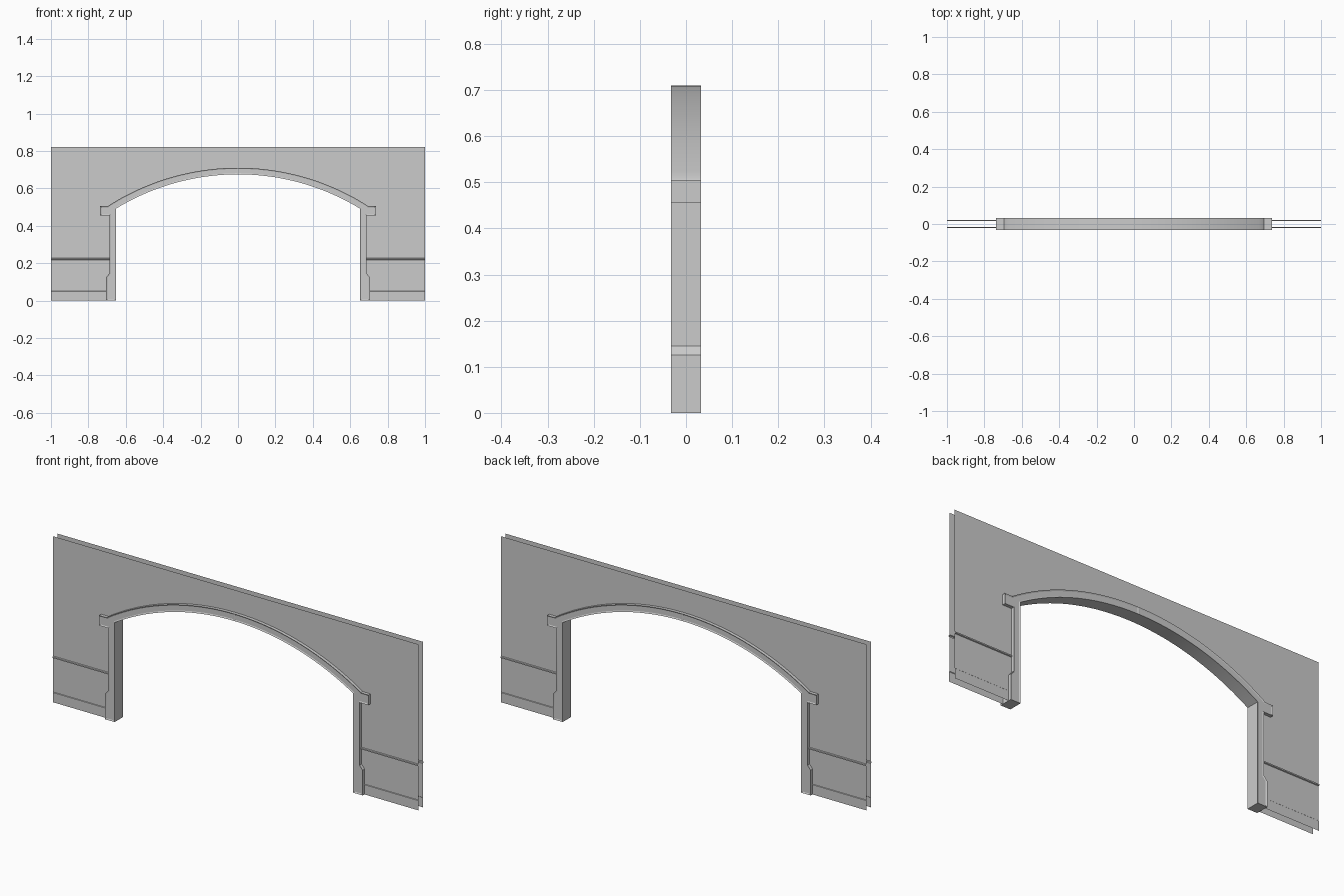
import bpy, bmesh, math

if "Cube" in bpy.data.objects:
    bpy.data.objects.remove(bpy.data.objects["Cube"])

CZ, N = -0.577, 28          # arch circle centre height, segments per half
R_IN, R_OUT, R_WALL = 1.252, 1.287, 1.270
WALL_Y, TRIM_Y = 0.017, 0.033


def arc(radius, x_end):
    """Points from the crown (x = 0) out to x_end."""
    a = math.asin(x_end / radius)
    return [(radius * math.sin(a * i / N), CZ + radius * math.cos(a * i / N))
            for i in range(N + 1)]


def finish(name, bm, mirror_y=False):
    mesh = bpy.data.meshes.new(name)
    bm.to_mesh(mesh)
    bm.free()
    ob = bpy.data.objects.new(name, mesh)
    bpy.context.collection.objects.link(ob)
    mod = ob.modifiers.new("Mirror", 'MIRROR')
    mod.use_axis = (True, mirror_y, False)
    mod.merge_threshold = 0.0005
    bpy.ops.object.select_all(action='DESELECT')
    ob.select_set(True)
    bpy.context.view_layer.objects.active = ob
    bpy.ops.object.shade_smooth_by_angle(angle=math.radians(25))
    return ob


def face_front(bm):
    """Make sheet normals point to the front (-y)."""
    bm.normal_update()
    if sum(f.normal.y * f.calc_area() for f in bm.faces) > 0:
        bmesh.ops.reverse_faces(bm, faces=bm.faces[:])


# Arch trim: plinth, jamb, capital and curved head, one half then mirrored
outline = [(0.652, 0), (0.705, 0), (0.705, 0.125), (0.688, 0.145),
           (0.688, 0.455), (0.737, 0.455), (0.737, 0.505), (0.694, 0.505)]
outline += arc(R_OUT, 0.690)[::-1] + arc(R_IN, 0.652)
bm = bmesh.new()
face = bm.faces.new([bm.verts.new((x, -TRIM_Y, z)) for x, z in outline])
ext = bmesh.ops.extrude_face_region(bm, geom=[face], use_keep_orig=True)
bmesh.ops.translate(bm, vec=(0, 2 * TRIM_Y, 0),
                    verts=[g for g in ext["geom"] if isinstance(g, bmesh.types.BMVert)])
bmesh.ops.recalc_face_normals(bm, faces=bm.faces[:])
# recessed panel on the front and back faces
panels = [f for f in bm.faces if len(f.verts) > 10]
bmesh.ops.inset_individual(bm, faces=panels, thickness=0.006, depth=-0.003,
                           use_even_offset=True)
# open the crown joint so the halves merge
seam = [f for f in bm.faces if all(abs(v.co.x) < 1e-5 for v in f.verts)]
bmesh.ops.delete(bm, geom=seam, context='FACES_ONLY')
finish("arch_trim", bm)

# Upper wall sheet around the arch
Z_SPLIT = 0.24
bm = bmesh.new()
pts = [(0.67, Z_SPLIT), (1, Z_SPLIT), (1, 0.82), (0, 0.82)] + arc(R_WALL, 0.67)
bm.faces.new([bm.verts.new((x, -WALL_Y, z)) for x, z in pts])
face_front(bm)
finish("upper_wall", bm, True)

# Lower wall sheet with skirting step and dado rail
profile = [(0.002, 0), (0.002, 0.048), (0, 0.05), (0, 0.218), (0.005, 0.220),
           (0.005, 0.226), (0, 0.228), (0, Z_SPLIT)]
bm = bmesh.new()
rows = [[bm.verts.new((x, -WALL_Y - d, z)) for x in (0.67, 1.0)] for d, z in profile]
for a, b in zip(rows, rows[1:]):
    bm.faces.new((a[0], a[1], b[1], b[0]))
face_front(bm)
finish("lower_wall", bm, True)
